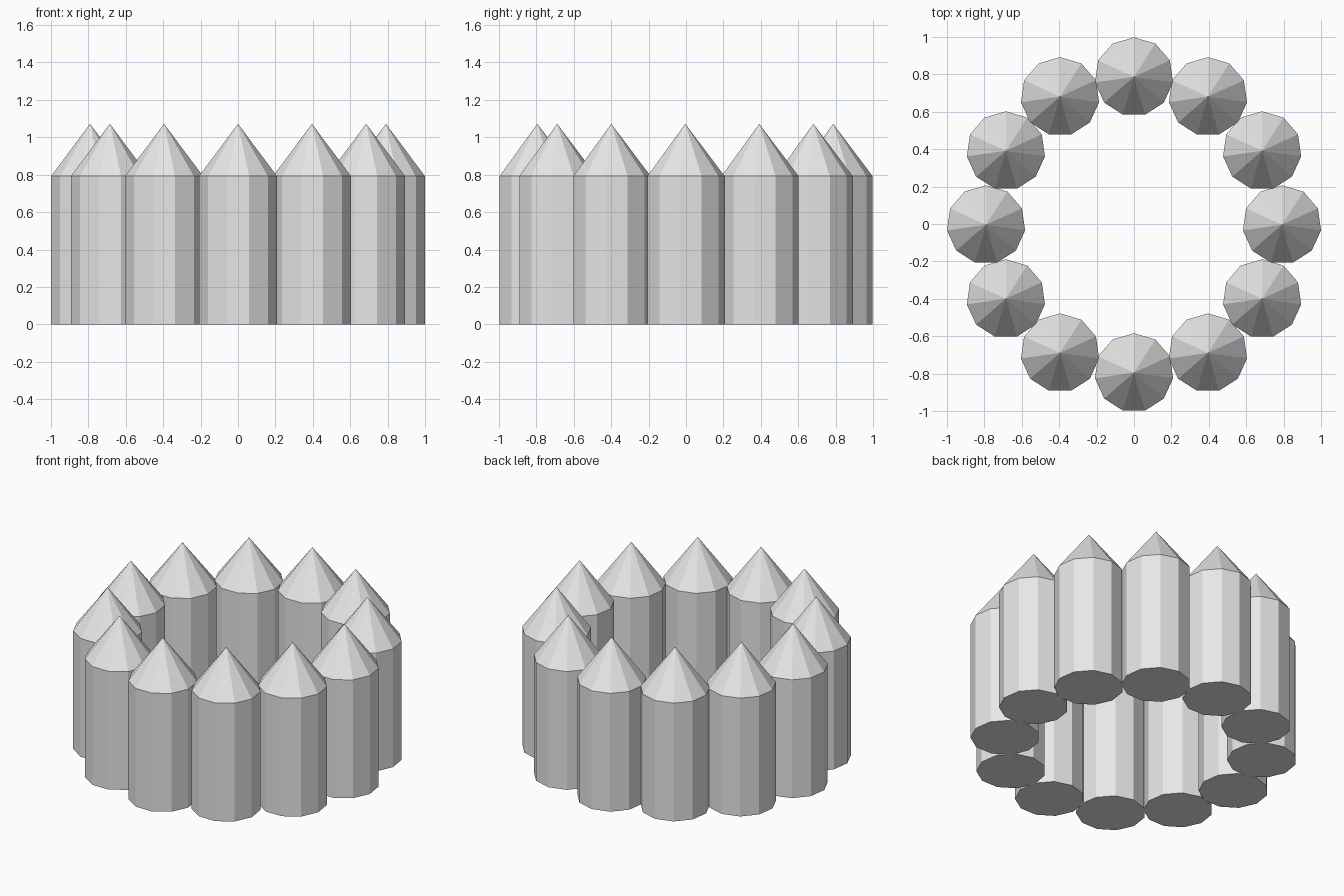
import bpy
import bmesh
from math import cos, sin, pi

cube = bpy.data.objects.get("Cube")
if cube:
    bpy.data.objects.remove(cube, do_unlink=True)

POSTS, SIDES = 12, 11
RING, RADIUS = 0.791, 0.211
SHOULDER, TIP = 0.792, 1.072
Y_SHIFT = -0.004

grey = bpy.data.materials.new("light_grey")
grey.use_nodes = True
color = (0.8, 0.8, 0.8, 1)
grey.diffuse_color = color
grey.node_tree.nodes["Principled BSDF"].inputs["Base Color"].default_value = color


def post_mesh():
    """Flat-sided post with a pointed top, one corner towards the back."""
    bm = bmesh.new()
    angles = [pi / 2 + 2 * pi * i / SIDES for i in range(SIDES)]
    low, high = [[bm.verts.new((RADIUS * cos(a), RADIUS * sin(a), z)) for a in angles]
                 for z in (0, SHOULDER)]
    tip = bm.verts.new((0, 0, TIP))
    bm.faces.new(low[::-1])
    for i in range(SIDES):
        j = (i + 1) % SIDES
        bm.faces.new((low[i], low[j], high[j], high[i]))
        bm.faces.new((high[i], high[j], tip))
    mesh = bpy.data.meshes.new("pointed_post")
    bm.to_mesh(mesh)
    bm.free()
    mesh.materials.append(grey)
    return mesh


# Ring of identical posts, all turned the same way
mesh = post_mesh()
for i in range(POSTS):
    a = 2 * pi * i / POSTS
    post = bpy.data.objects.new(f"palisade_post_{i + 1}", mesh)
    post.location = (RING * cos(a), RING * sin(a) + Y_SHIFT, 0)
    bpy.context.collection.objects.link(post)
